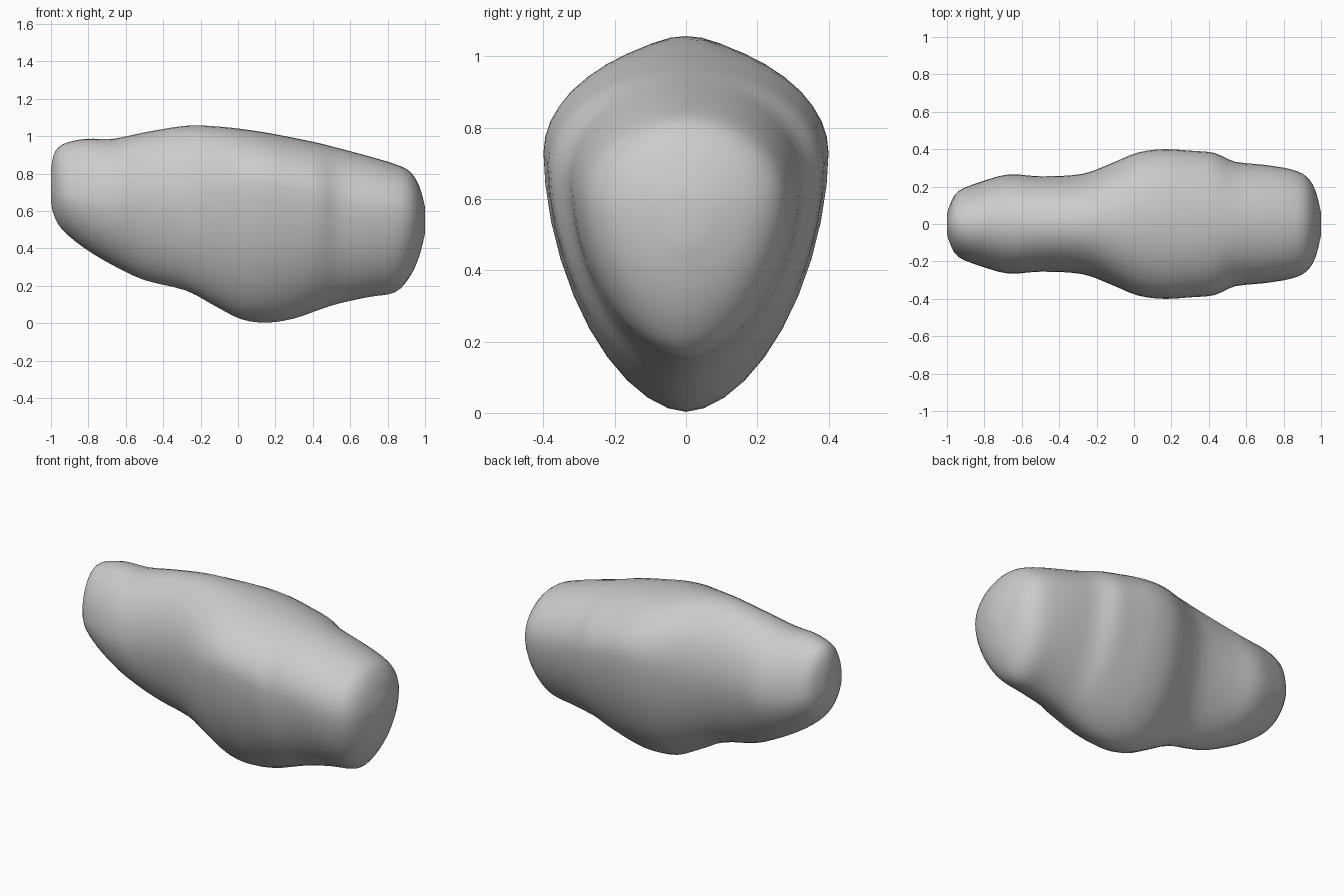
import bpy
import bmesh
from math import cos, sin, pi, copysign

default_cube = bpy.data.objects.get("Cube")
if default_cube:
    bpy.data.objects.remove(default_cube, do_unlink=True)

SEGMENTS = 40
STEPS = 3

# Body stations: x, bottom z, widest z, top z, half width
STATIONS = [
    (-1.0, .65, .72, .82, .05),
    (-.985, .58, .71, .9, .10),
    (-.94, .5, .69, .955, .175),
    (-.82, .4, .66, .985, .225),
    (-.67, .31, .65, .985, .265),
    (-.5, .23, .66, 1.02, .255),
    (-.28, .175, .68, 1.055, .267),
    (-.12, .09, .7, 1.052, .325),
    (.02, .02, .72, 1.038, .382),
    (.16, .003, .73, 1.017, .4),
    (.3, .025, .71, .99, .392),
    (.43, .07, .68, .963, .38),
    (.54, .105, .65, .935, .333),
    (.7, .14, .62, .892, .316),
    (.84, .165, .6, .85, .292),
    (.92, .25, .59, .81, .255),
    (.97, .36, .58, .73, .18),
    (1.0, .48, .57, .62, .06),
]


def make_material(name, colour):
    material = bpy.data.materials.new(name)
    material.use_nodes = True
    material.diffuse_color = colour
    material.node_tree.nodes["Principled BSDF"].inputs["Base Color"].default_value = colour
    return material


def blend(a, b, c, d, t):
    """Smooth curve through b and c."""
    return b + t / 2 * (c - a + t * (2 * a - 5 * b + 4 * c - d + t * (3 * (b - c) + d - a)))


def resample(rows):
    """Insert smooth in-between stations."""
    padded = [rows[0]] + rows + [rows[-1]]
    result = []
    for i in range(len(rows) - 1):
        for step in range(STEPS):
            result.append([blend(*values, step / STEPS) for values in zip(*padded[i:i + 4])])
    return result + [rows[-1]]


def section(x, bottom, middle, top, width):
    """Egg-shaped ring with a rounded back and a tapering underside."""
    ring = []
    for i in range(SEGMENTS):
        angle = 2 * pi * i / SEGMENTS
        c, s = cos(angle), sin(angle)
        power = 1.0 if s >= 0 else 1.12
        y = copysign(abs(c) ** power, c) * width
        reach = top - middle if s >= 0 else middle - bottom
        ring.append((x, y, middle + copysign(abs(s) ** power, s) * reach))
    return ring


def loft(name, rows, material):
    bm = bmesh.new()
    rings = [[bm.verts.new(p) for p in section(*row)] for row in resample(rows)]
    for first, second in zip(rings, rings[1:]):
        for i in range(SEGMENTS):
            j = (i + 1) % SEGMENTS
            bm.faces.new((first[i], first[j], second[j], second[i]))
    # Rounded end caps
    for ring in (rings[0], rings[-1]):
        bm.faces.new(ring)
    bmesh.ops.recalc_face_normals(bm, faces=bm.faces)
    for face in bm.faces:
        face.smooth = True
    mesh = bpy.data.meshes.new(name)
    bm.to_mesh(mesh)
    bm.free()
    mesh.materials.append(material)
    body = bpy.data.objects.new(name, mesh)
    bpy.context.collection.objects.link(body)
    return body


# One continuous smooth body
loft("rounded_body", STATIONS, make_material("light_grey", (.6, .6, .6, 1)))
